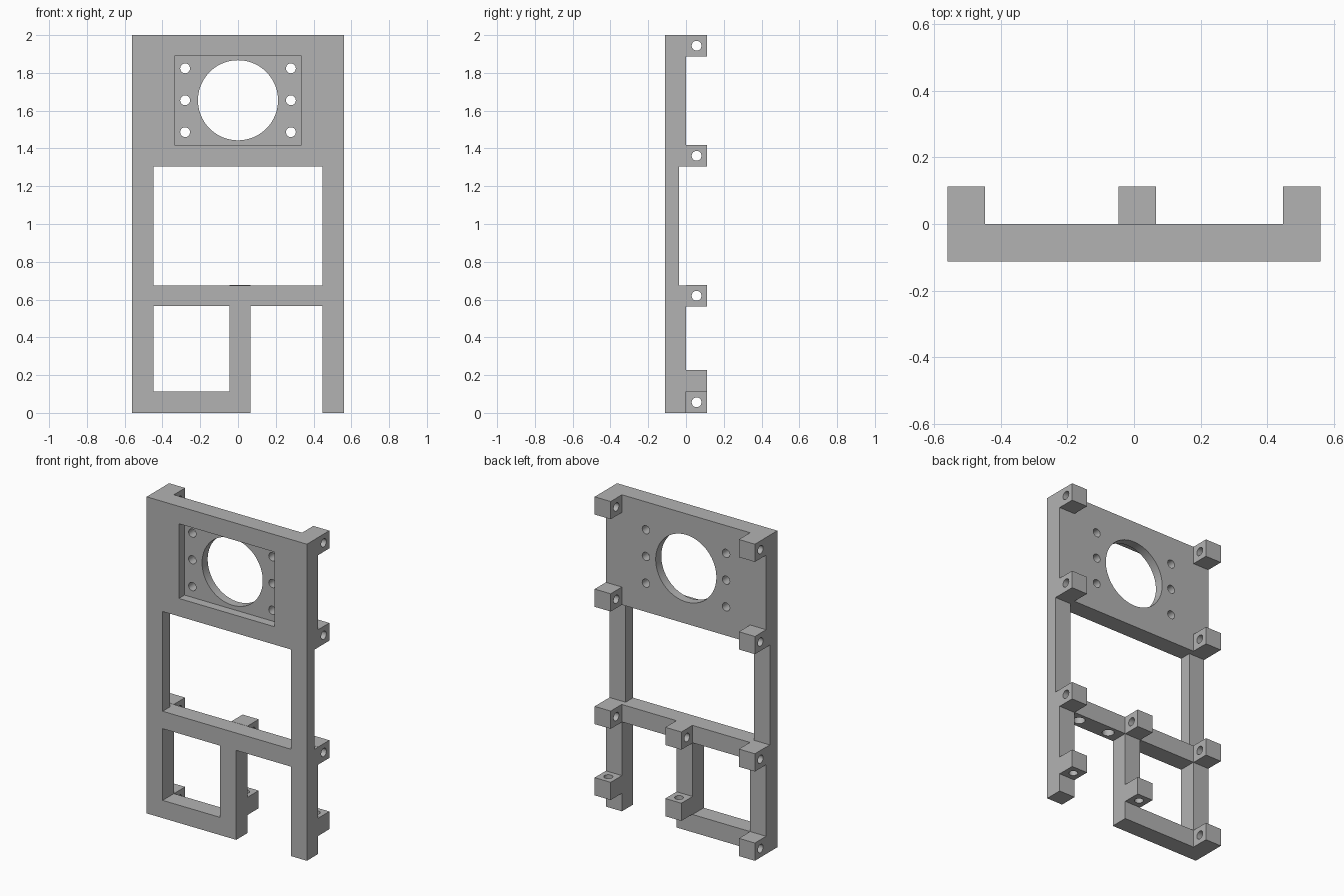
import bpy
from math import pi
from mathutils import Vector

old = bpy.data.objects.get("Cube")
if old:
    bpy.data.objects.remove(old, do_unlink=True)

grey = bpy.data.materials.new("plain grey")
grey.use_nodes = True
colour = (0.45, 0.45, 0.45, 1)
grey.diffuse_color = colour
grey.node_tree.nodes["Principled BSDF"].inputs["Base Color"].default_value = colour

W, H, B = 0.56, 2.0, 0.112      # half width, height, bar thickness
IN = W - B                      # inner edge of the side rails
MID = 0.01                      # centre of the short post
HOLE = 0.026
TURN = {"x": (0, pi / 2, 0), "y": (pi / 2, 0, 0), "z": (0, 0, 0)}


def box(name, low, high):
    low, high = Vector(low), Vector(high)
    bpy.ops.mesh.primitive_cube_add(size=1, location=(low + high) / 2)
    ob = bpy.context.object
    ob.name = name
    ob.scale = high - low
    bpy.ops.object.transform_apply(location=True, rotation=False, scale=True)
    ob.data.materials.append(grey)
    return ob


def rod(centre, radius, length, axis, sides=32):
    bpy.ops.mesh.primitive_cylinder_add(vertices=sides, radius=radius, depth=length,
                                        location=centre, rotation=TURN[axis])
    ob = bpy.context.object
    ob.data.materials.append(grey)
    return ob


def cut(target, cutter):
    mod = target.modifiers.new("cut", "BOOLEAN")
    mod.operation = "DIFFERENCE"
    mod.solver = "EXACT"
    mod.object = cutter
    bpy.context.view_layer.objects.active = target
    bpy.ops.object.modifier_apply(modifier=mod.name)
    bpy.data.objects.remove(cutter, do_unlink=True)


def finish(ob):
    bpy.ops.object.select_all(action="DESELECT")
    ob.select_set(True)
    bpy.context.view_layer.objects.active = ob
    bpy.ops.object.shade_smooth_by_angle(angle=pi / 6)


# Frame plate with its window openings
frame = box("frame", (-W, -B, 0), (W, 0, H))
cut(frame, box("cutter", (-IN, -1, 0.675), (IN, 1, 1.305)))
cut(frame, box("cutter", (-IN, -1, B), (MID - B / 2, 1, 0.565)))
cut(frame, box("cutter", (MID + B / 2, -1, -1), (IN, 1, 0.565)))

# Thinner middle stretch of the side rails
cut(frame, box("cutter", (-1, -0.037, 0.675), (1, 1, 1.305)))

# Front recess, round opening and screw holes
cut(frame, box("cutter", (-0.335, -1, 1.418), (0.335, -0.056, 1.89)))
cut(frame, rod((0, 0, 1.655), 0.212, 1, "y", 96))
for x in (-0.28, 0.28):
    for z in (1.486, 1.655, 1.824):
        cut(frame, rod((x, 0, z), HOLE, 1, "y"))

# Blind holes under the crossbar
for x in (0.148, 0.367):
    cut(frame, rod((x, -B / 2, 0.565), 0.035, 0.14, "z"))
finish(frame)

# Drilled lugs on the back: name, x, z, hole direction
lugs = [("crossbar_lug", MID, 0.62, "x"), ("post_lug", MID, 0.17, "z"),
        ("left_foot_lug", W - B / 2, 0.17, "z"),
        ("right_foot_lug", -W + B / 2, B / 2, "x")]
for side, sx in (("left", 1), ("right", -1)):
    for level, z in (("top", H - B / 2), ("upper", 1.361), ("lower", 0.62)):
        lugs.append((f"{side}_{level}_lug", sx * (W - B / 2), z, "x"))
for name, x, z, axis in lugs:
    h = B / 2
    lug = box(name, (x - h, 0, z - h), (x + h, B, z + h))
    cut(lug, rod((x, h, z), HOLE, 0.3, axis))
    finish(lug)
